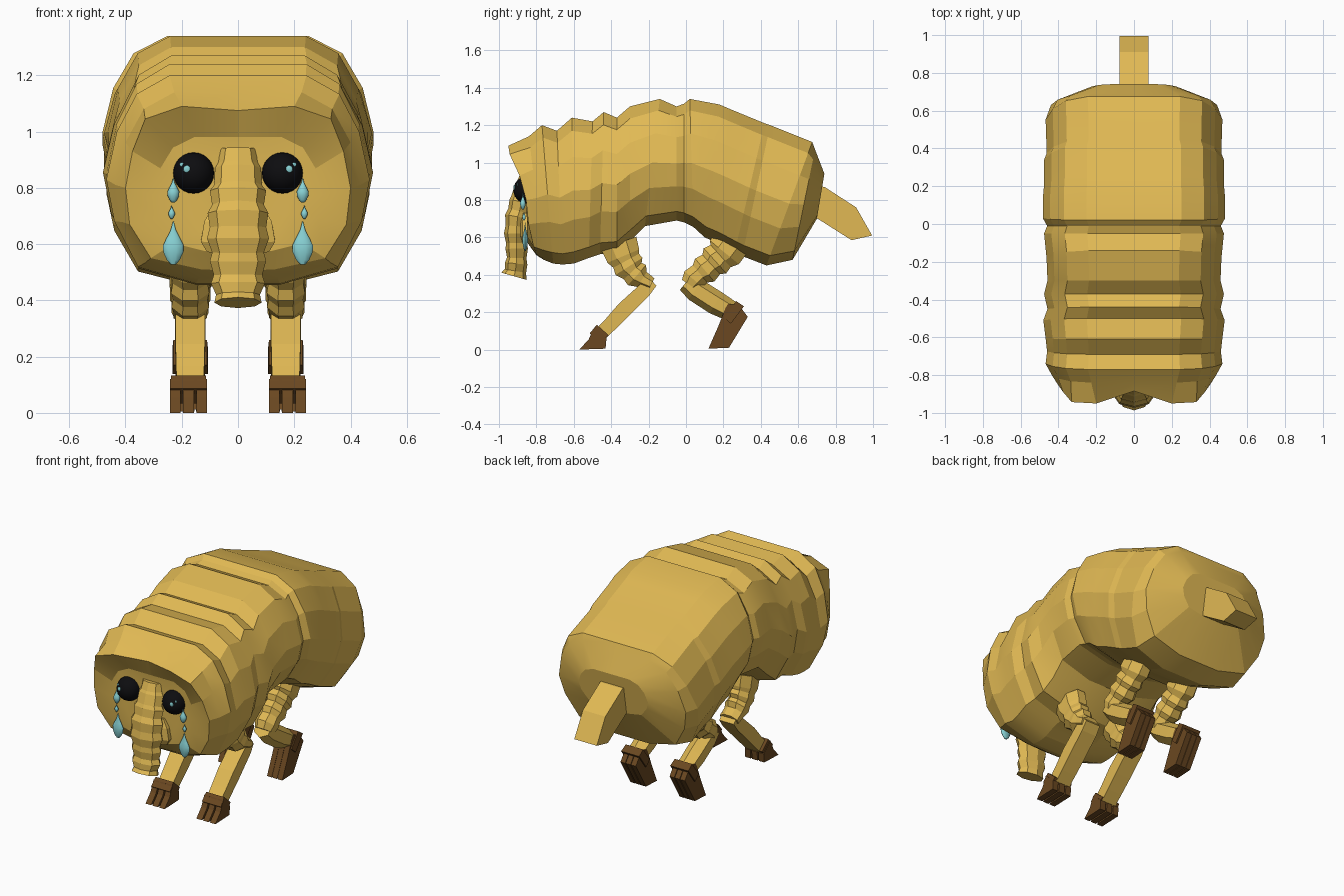
import bpy, bmesh, math


def material(name, rgb):
    m = bpy.data.materials.new(name)
    m.diffuse_color = (*rgb, 1)
    return m


GOLD = material("golden hide", (0.75, 0.485, 0.088))
BROWN = material("brown hoof", (0.145, 0.064, 0.015))
BLACK = material("black eye", (0.004, 0.004, 0.005))
TEAL = material("teal tear", (0.25, 0.65, 0.67))


def finish(name, bm, mat, angle=0):
    bmesh.ops.recalc_face_normals(bm, faces=bm.faces)
    me = bpy.data.meshes.new(name)
    bm.to_mesh(me)
    bm.free()
    me.materials.append(mat)
    ob = bpy.data.objects.new(name, me)
    bpy.context.collection.objects.link(ob)
    if angle:
        for p in me.polygons:
            p.use_smooth = True
        me.set_sharp_from_angle(angle=math.radians(angle))
    return ob


def loft(name, rings, mat, angle=0):
    """Skin a list of equal closed rings and cap both ends."""
    bm = bmesh.new()
    vs = [[bm.verts.new(p) for p in r] for r in rings]
    n = len(vs[0])
    for a, b in zip(vs, vs[1:]):
        for i in range(n):
            j = (i + 1) % n
            bm.faces.new((a[i], a[j], b[j], b[i]))
    bm.faces.new(vs[0])
    bm.faces.new(vs[-1])
    return finish(name, bm, mat, angle)


def tube(name, x, path, mat, n=8, turn=0.5, angle=0):
    """Path points: y, z, half width in x, half depth across the path."""
    rings = []
    for k, (y, z, hx, hd) in enumerate(path):
        a, b = path[max(k - 1, 0)], path[min(k + 1, len(path) - 1)]
        ty, tz = b[0] - a[0], b[1] - a[1]
        d = math.hypot(ty, tz)
        ty, tz = ty / d, tz / d
        f = 1 / math.cos(math.pi / n) if turn else 1
        ring = []
        for i in range(n):
            t = 2 * math.pi * (i + turn) / n
            c, s = hx * f * math.cos(t), hd * f * math.sin(t)
            ring.append((x + c, y - s * tz, z + s * ty))
        rings.append(ring)
    return loft(name, rings, mat, angle)


def slab(name, x0, x1, profile, mat):
    """Extrude a y-z profile from x0 to x1."""
    return loft(name, [[(x, y, z) for y, z in profile] for x in (x0, x1)], mat)


def ball(name, loc, r, mat, flat=1.0, seg=24):
    bm = bmesh.new()
    bmesh.ops.create_uvsphere(bm, u_segments=seg, v_segments=seg // 2, radius=r)
    ob = finish(name, bm, mat, 180)
    ob.location = loc
    ob.scale = (1, flat, 1)
    return ob


# Body: wrinkled leaning rings (top y, top z, bottom y, bottom z, half width)
body = [
    (-.853, .93, -.85, .62, .18), (-.86, .98, -.847, .57, .30),  # sunken face
    (-.84, 1.14, -.76, .48, .435), (-.77, 1.20, -.71, .46, .468),
    (-.69, 1.17, -.66, .455, .46), (-.61, 1.24, -.60, .46, .468),
    (-.50, 1.22, -.52, .49, .480), (-.44, 1.27, -.46, .51, .458),
    (-.37, 1.24, -.37, .52, .476), (-.30, 1.30, -.30, .58, .458),
    (-.14, 1.34, -.22, .66, .463), (-.05, 1.30, -.05, .69, .476),
    (-.01, 1.315, -.01, .68, .460), (.02, 1.34, .04, .655, .482),
    (.18, 1.31, .10, .60, .482), (.25, 1.28, .17, .57, .476), (.42, 1.21, .26, .52, .476),
    (.45, 1.20, .30, .50, .462), (.675, 1.11, .43, .45, .468),
    (.69, 1.07, .57, .48, .44), (.74, .94, .70, .70, .24),
]
half = [(.52, 1), (.77, .91), (.92, .73), (1, .5), (.94, .3), (.76, .08), (.32, 0)]
section = [(0, 1)] + half + [(0, 0)] + [(-x, t) for x, t in reversed(half)]
rings = [[(w * x, by + (ty - by) * t, bz + (tz - bz) * t) for x, t in section]
         for ty, tz, by, bz, w in body]
# Overhanging brow rim, notched in the middle
rim = [(0, -.885, 1.075), (.20, -.95, 1.09), (.33, -.943, 1.045), (.375, -.89, .93),
       (.40, -.855, .80), (.385, -.842, .67), (.31, -.815, .55), (.13, -.80, .51),
       (0, -.80, .505)]
rings.insert(2, rim + [(-x, y, z) for x, y, z in reversed(rim[1:-1])])
loft("body", rings, GOLD, 14)

# Tail
tail_side = [(.64, .88), (.74, .87), (.91, .76), (.995, .61), (.885, .585), (.68, .715)]
slab("tail", -.078, .078, tail_side, GOLD)

# Trunk with wrinkles
trunk = [(-.85, .94, .062, .035), (-.855, .89, .07, .05), (-.86, .87, .082, .055),
         (-.875, .81, .085, .06), (-.88, .79, .10, .065), (-.89, .74, .092, .062),
         (-.90, .71, .108, .068), (-.905, .66, .10, .06), (-.907, .62, .11, .066),
         (-.907, .57, .092, .055), (-.905, .54, .10, .06), (-.905, .49, .086, .052),
         (-.908, .46, .096, .06), (-.912, .42, .078, .058), (-.92, .392, .084, .07)]
tube("trunk", 0, trunk, GOLD, turn=0)
tube("mouth", 0, [(-.855, .73, .09, .03), (-.86, .68, .12, .035), (-.86, .61, .132, .035),
                  (-.85, .575, .11, .03)], GOLD)

front_thigh = [(-.36, .57, .065, .10), (-.335, .50, .068, .092), (-.32, .475, .062, .078),
               (-.305, .445, .068, .085), (-.285, .42, .061, .065), (-.262, .398, .067, .072),
               (-.235, .375, .06, .047), (-.185, .35, .06, .035)]
front_shin = [(-.175, .36, .05, .025), (-.22, .32, .052, .038), (-.33, .215, .052, .042),
              (-.40, .14, .05, .038), (-.47, .07, .048, .035)]
front_toe = [(-.49, .12), (-.425, .06), (-.43, .005), (-.57, 0), (-.52, .055)]
back_thigh = [(.25, .58, .07, .10), (.205, .52, .075, .10), (.185, .50, .062, .08),
              (.155, .475, .074, .09), (.135, .455, .062, .07), (.10, .425, .072, .08),
              (.075, .405, .06, .06), (.04, .375, .066, .065), (.02, .345, .055, .05)]
back_shin = [(.0, .36, .05, .045), (.05, .32, .054, .055), (.16, .25, .054, .056),
             (.27, .19, .05, .045)]
back_hoof = [(.21, .22), (.225, .245), (.285, .235), (.33, .175), (.23, .01),
             (.12, .005), (.175, .13)]

for s, side in ((-1, "left"), (1, "right")):
    x = .17 * s
    # Legs
    tube(f"front_thigh_{side}", x, front_thigh, GOLD)
    tube(f"front_shin_{side}", x, front_shin, GOLD, n=4)
    tube(f"back_thigh_{side}", x, back_thigh, GOLD)
    tube(f"back_shin_{side}", x, back_shin, GOLD, n=6)
    # Cuffs above the hooves, then split hooves
    tube(f"front_cuff_{side}", x + .006 * s,
         [(-.445, .105, .062, .042), (-.485, .06, .066, .04)], BROWN, n=4)
    tube(f"back_cuff_{side}", x,
         [(.235, .215, .06, .055), (.275, .185, .063, .058)], BROWN, n=4)
    slab(f"back_hoof_core_{side}", x - .048, x + .048,
         [(y * .94 + .0135, z * .94 + .008) for y, z in back_hoof], BROWN)
    for k in (-1, 0, 1):
        c = x + .006 * s + .047 * k
        slab(f"front_toe_{side}_{k + 2}", c - .019, c + .019, front_toe, BROWN)
        c = x + .037 * k
        slab(f"back_toe_{side}_{k + 2}", c - .016, c + .016, back_hoof, BROWN)

    # Eyes with two small glints
    ex, ey, ez, r = .158 * s, -.85, .853, .073
    ball(f"eye_{side}", (ex, ey, ez), r, BLACK)
    for i, (dx, dz, gr) in enumerate(((.024, .014, .013), (.042, .03, .008))):
        gy = ey - math.sqrt(r * r - dx * dx - dz * dz)
        ball(f"glint_{side}_{i}", (ex + dx * s, gy, ez + dz), gr, TEAL, .4, 12)

    # Falling tears: y, top z, bottom z, half width
    for i, (y, z1, z0, w) in enumerate(((-.872, .835, .748, .022), (-.866, .738, .69, .012),
                                        (-.86, .68, .528, .038))):
        h = z1 - z0
        prof = [(1, .04), (.8, .25), (.6, .66), (.44, .97), (.28, .93), (.1, .6), (0, .25)]
        tube(f"tear_{side}_{i}", .23 * s + (.006 * s if i == 1 else 0),
             [(y, z0 + h * t, w * f, .016 * f * min(1, w / .02)) for t, f in prof],
             TEAL, n=10, turn=0, angle=60)
